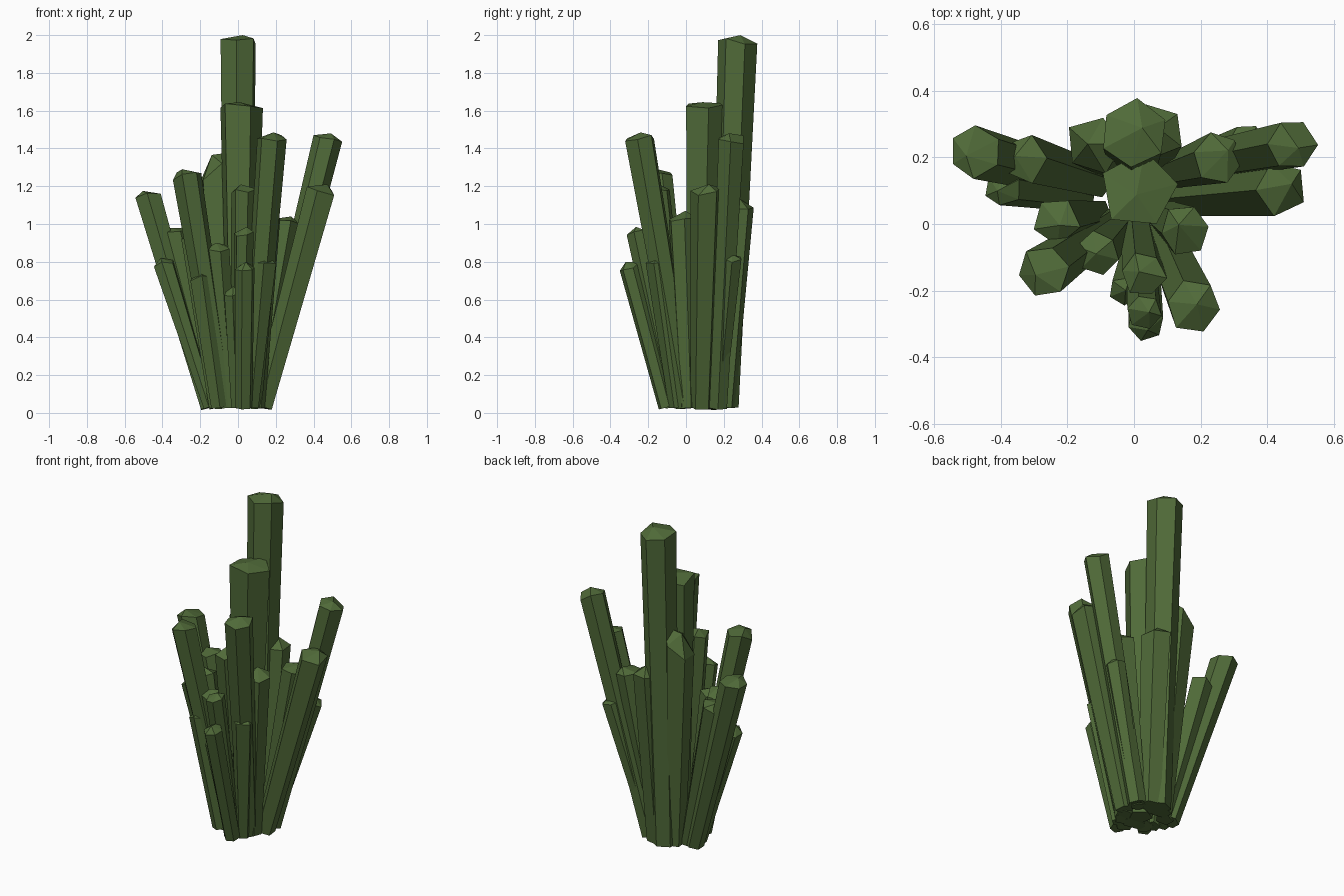
import bpy, math, random
from mathutils import Vector

if "Cube" in bpy.data.objects:
    bpy.data.objects.remove(bpy.data.objects["Cube"])

random.seed(4)

green = bpy.data.materials.new("moss green")
green.diffuse_color = (0.08, 0.145, 0.04, 1)
green.use_nodes = True
green.node_tree.nodes["Principled BSDF"].inputs["Base Color"].default_value = green.diffuse_color


def shard(name, tip, base, r, sides=6, taper=0.62, cap=0.03, slope=0.0):
    """Faceted crystal: narrow foot, wide shoulder ring, low off-centre point."""
    tip, base = Vector(tip), Vector((base[0], base[1], 0.03))
    axis = (tip - base).normalized()
    u = axis.cross(Vector((0, 1, 0))).normalized()
    v = axis.cross(u)
    turn = random.uniform(0, math.tau)
    verts = []
    for ring in (0, 1):
        for i in range(sides):
            a = turn + math.tau * i / sides
            d = u * math.cos(a) + v * math.sin(a)
            if ring == 0:
                p = base + d * r * taper
            else:
                p = tip + d * r * random.uniform(0.93, 1.07)
                p -= axis * (cap + random.uniform(-0.012, 0.02))
                p.z += slope * d.x * r
            verts.append(p)
    # off-centre point of the cap
    verts.append(tip + u * r * random.uniform(-.3, .3) + v * r * random.uniform(-.3, .3))
    # seat the foot on the ground and keep the measured top height
    low = min(p.z for p in verts[:sides])
    high = max(p.z for p in verts[sides:])
    for k, p in enumerate(verts):
        p.z += (tip.z - high) if k >= sides else (0.005 - low if low < 0.005 else 0)
    n = sides
    faces = [tuple(reversed(range(n)))]
    for i in range(n):
        j = (i + 1) % n
        faces.append((i, j, n + j, n + i))
        faces.append((n + i, n + j, 2 * n))
    me = bpy.data.meshes.new(name)
    me.from_pydata([tuple(p) for p in verts], [], faces)
    me.materials.append(green)
    ob = bpy.data.objects.new(name, me)
    bpy.context.collection.objects.link(ob)
    return ob


# central tall shards
shard("tall_shard", (0.0, 0.27, 2.0), (0.0, 0.20), 0.105, 6, 0.75, 0.03)
shard("middle_shard", (0.015, 0.10, 1.645), (0.01, 0.07), 0.115, 5, 0.6, 0.015)
# back shards
shard("back_left_shard", (-0.12, 0.24, 1.38), (-0.05, 0.18), 0.09, 5, 0.65, 0.06, 0.8)
shard("back_right_shard", (0.07, 0.28, 1.13), (0.05, 0.20), 0.085, 5, 0.75, 0.05)
# right arm
shard("right_tall_shard", (0.48, 0.24, 1.48), (0.12, 0.17), 0.078, 6, 0.7)
shard("right_front_shard", (0.45, 0.11, 1.21), (0.13, 0.08), 0.083, 5, 0.7)
shard("right_inner_shard", (0.26, 0.20, 1.04), (0.09, 0.15), 0.075, 6)
shard("right_low_shard", (0.345, 0.245, 0.84), (0.12, 0.17), 0.06, 6)
# left arm
shard("left_tall_shard", (-0.485, 0.22, 1.175), (-0.15, 0.13), 0.078, 6, 0.7)
shard("left_back_shard", (-0.335, 0.20, 0.98), (-0.11, 0.13), 0.075, 5, 0.7)
shard("left_low_shard", (-0.405, 0.11, 0.82), (-0.15, 0.07), 0.056, 6)
# front left arm
shard("front_left_tall_shard", (-0.275, -0.145, 1.29), (-0.07, 0.0), 0.075, 6, 0.7)
shard("front_left_outer_shard", (-0.24, 0.01, 0.97), (-0.11, 0.03), 0.075, 5)
shard("front_left_inner_shard", (-0.11, -0.09, 0.90), (-0.04, -0.01), 0.065, 6)
shard("front_left_low_shard", (-0.20, -0.095, 0.75), (-0.10, -0.03), 0.065, 5, 0.7)
# front arm
shard("front_tall_shard", (0.03, -0.155, 1.21), (0.01, -0.01), 0.066, 6, 0.75)
shard("front_middle_shard", (0.03, -0.27, 0.985), (0.02, -0.07), 0.052, 6, 0.8)
shard("front_low_shard", (0.035, -0.305, 0.80), (0.03, -0.10), 0.055, 6, 0.85)
shard("front_small_shard", (-0.035, -0.21, 0.67), (-0.01, -0.07), 0.045, 5)
# front right arm
shard("front_right_tall_shard", (0.18, -0.25, 1.485), (0.07, 0.0), 0.08, 6, 0.7)
shard("front_right_inner_shard", (0.155, -0.02, 1.07), (0.09, 0.02), 0.075, 6, 0.7)
shard("front_right_low_shard", (0.14, -0.155, 0.84), (0.07, -0.05), 0.065, 5)
